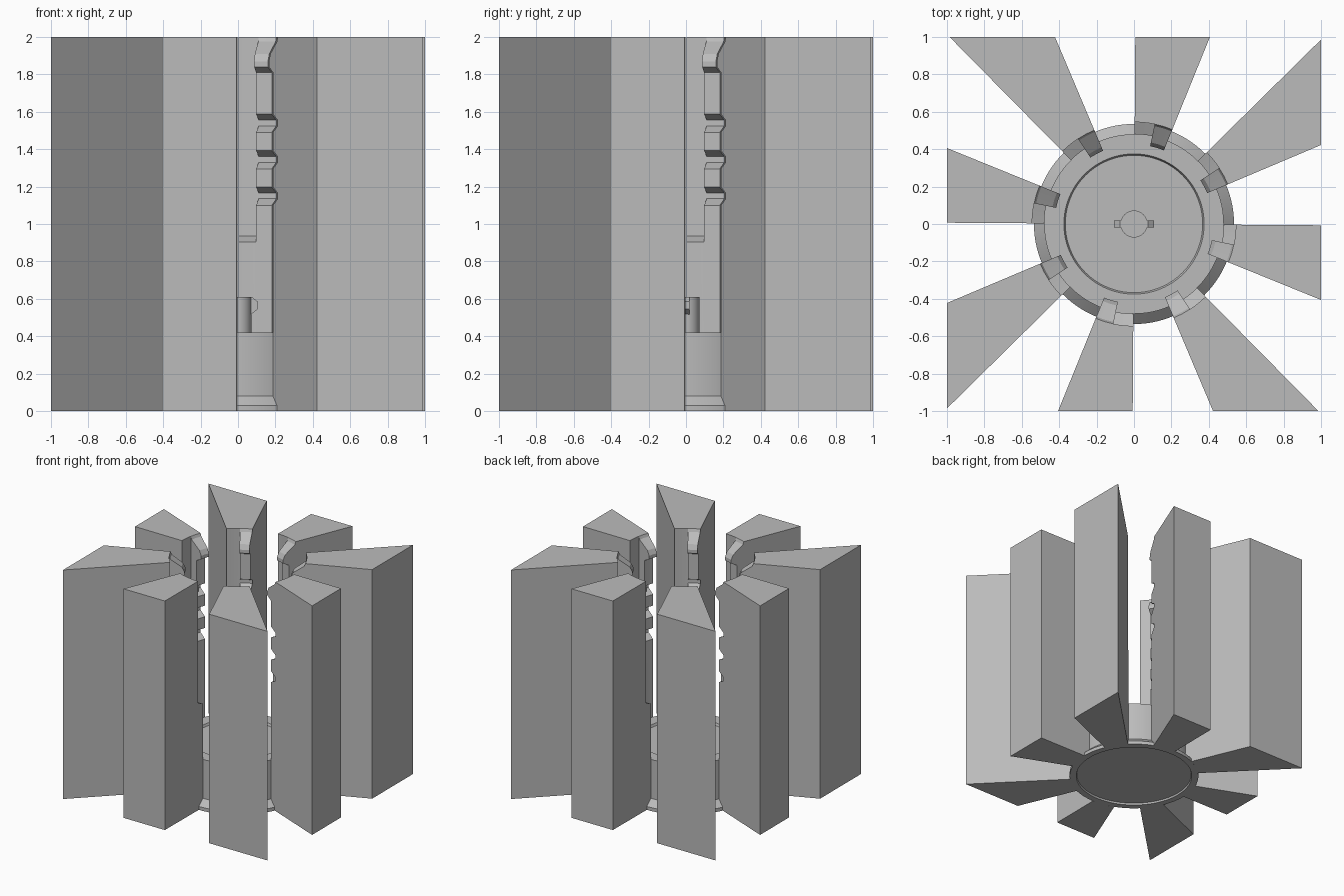
import bpy, bmesh
from math import sin, cos, radians, pi

cube = bpy.data.objects.get("Cube")
if cube:
    bpy.data.objects.remove(cube, do_unlink=True)

grey = bpy.data.materials.new("plain_grey")
grey.use_nodes = True
GREY = (0.5, 0.5, 0.5, 1)
grey.diffuse_color = GREY
grey.node_tree.nodes["Principled BSDF"].inputs["Base Color"].default_value = GREY


def finish(bm, name, angle=25):
    bmesh.ops.remove_doubles(bm, verts=bm.verts, dist=1e-4)
    bmesh.ops.recalc_face_normals(bm, faces=bm.faces)
    mesh = bpy.data.meshes.new(name)
    bm.to_mesh(mesh)
    bm.free()
    mesh.materials.append(grey)
    obj = bpy.data.objects.new(name, mesh)
    bpy.context.collection.objects.link(obj)
    bpy.ops.object.select_all(action="DESELECT")
    obj.select_set(True)
    bpy.context.view_layer.objects.active = obj
    bpy.ops.object.shade_smooth_by_angle(angle=radians(angle))
    return obj


def lathe(name, profile, steps=96):
    bm = bmesh.new()
    verts = [bm.verts.new((r, 0, z)) for r, z in profile]
    edges = [bm.edges.new(pair) for pair in zip(verts, verts[1:])]
    bmesh.ops.spin(bm, geom=verts + edges, cent=(0, 0, 0), axis=(0, 0, 1),
                   angle=2 * pi, steps=steps, use_merge=True)
    return finish(bm, name)


# Inner wall of a wedge: height, radius of the plain half, radius of the toothed half
FLANGE, WALL, DEEP, LEDGE = 0.535, 0.48, 0.545, 0.905
wall = [(0, FLANGE, FLANGE), (0.03, FLANGE, FLANGE), (0.08, WALL, WALL),
        (LEDGE, WALL, WALL), (LEDGE + 0.03, DEEP, WALL)]
for z in (1.10, 1.295, 1.49):                      # three notches
    for dz, r in ((0, WALL), (0.035, DEEP), (0.065, DEEP), (0.097, WALL)):
        wall.append((z + dz, DEEP, r))
for z, r in ((1.81, WALL), (1.84, 0.425), (1.87, 0.425), (1.91, 0.445),
             (1.975, 0.535), (2, DEEP)):           # top tooth
    wall.append((z, DEEP, r))


def section(bm, angle, column):
    """Closed radial slice of a wedge, ending on the square outline."""
    c, s = cos(radians(angle)), sin(radians(angle))
    edge = 1 / max(abs(c), abs(s))
    points = [(row[column], row[0]) for row in wall] + [(edge, 2), (edge, 0)]
    return [bm.verts.new((r * c, r * s, z)) for r, z in points]


def wedge(name, start):
    bm = bmesh.new()
    slices = [section(bm, start + a, 2) for a in (0.4, 5.6, 10.8)]
    slices += [section(bm, start + a, 1) for a in (10.8, 14.6, 18.4, 22.1)]
    n = len(slices[0])
    for a, b in zip(slices, slices[1:]):
        for i in range(n):
            j = (i + 1) % n
            quad = [a[i], a[j], b[j], b[i]]
            # keep only distinct corners so the step wall stays clean
            ring = [v for k, v in enumerate(quad)
                    if (v.co - quad[k - 1].co).length > 1e-4]
            if len(ring) > 2:
                bm.faces.new(ring)
    bm.faces.new(slices[0])
    bm.faces.new(slices[-1])
    finish(bm, name, 12)


for k in range(8):
    wedge(f"wedge_{k + 1}", 22.5 + 45 * k)

# Round base with a foot flange and shallow recesses above and below
lathe("base", [(0, 0.015), (0.475, 0.015), (0.48, 0), (FLANGE, 0), (FLANGE, 0.03),
               (WALL, 0.08), (WALL, 0.42), (0.375, 0.42), (0.367, 0.40), (0, 0.40)])

# Central post
lathe("post", [(0, 0.39), (0.072, 0.39), (0.072, 0.61), (0, 0.61)], 48)

# Chamfered tabs on both sides of the post
for side, name in ((1, "left_tab"), (-1, "right_tab")):
    bm = bmesh.new()
    outline = [(0.06, 0.51), (0.075, 0.52), (0.106, 0.545), (0.106, 0.585),
               (0.075, 0.609), (0.06, 0.609)]
    face = bm.faces.new([bm.verts.new((side * x, -0.019, z)) for x, z in outline])
    grown = bmesh.ops.extrude_face_region(bm, geom=[face])["geom"]
    bmesh.ops.translate(bm, vec=(0, 0.038, 0),
                        verts=[v for v in grown if isinstance(v, bmesh.types.BMVert)])
    if len(bm.faces) == len(outline) + 1:
        bm.faces.new([bm.verts[i] for i in range(len(outline))])
    finish(bm, name)
